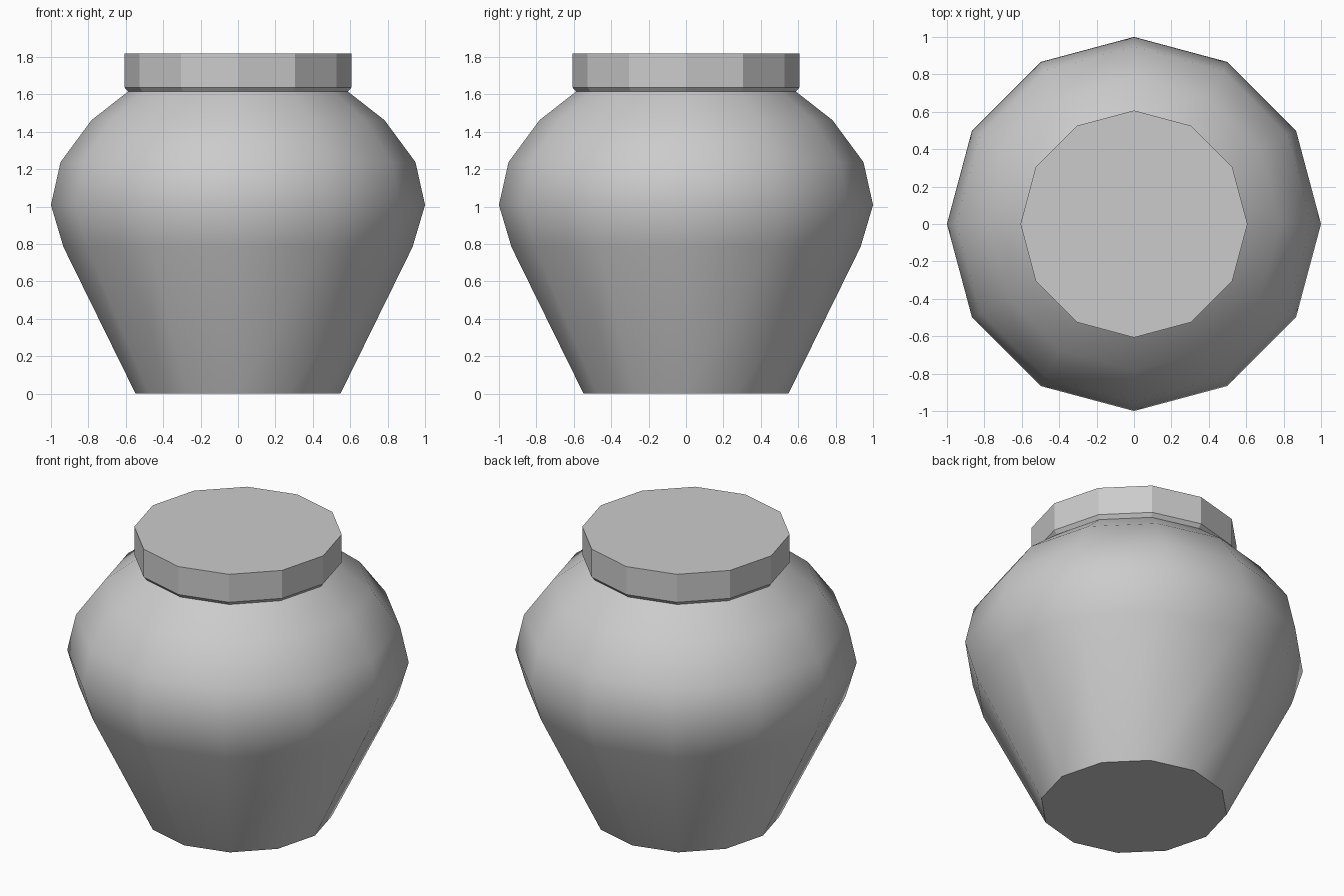
import bpy, bmesh
from math import cos, sin, pi

if "Cube" in bpy.data.objects:
    bpy.data.objects.remove(bpy.data.objects["Cube"])

SIDES = 12


def lathe(name, profile, smooth):
    """Spin (radius, height) points into a closed 12-sided solid."""
    bm = bmesh.new()
    rings = [[bm.verts.new((r * cos(2 * pi * i / SIDES), r * sin(2 * pi * i / SIDES), z))
              for i in range(SIDES)] for r, z in profile]
    for low, high in zip(rings, rings[1:]):
        for i in range(SIDES):
            j = (i + 1) % SIDES
            bm.faces.new((low[i], low[j], high[j], high[i])).smooth = smooth
    bm.faces.new(rings[0][::-1])
    bm.faces.new(rings[-1])
    # keep the rims of the end caps crisp
    for ring in (rings[0], rings[-1]):
        for i in range(SIDES):
            bm.edges.get((ring[i], ring[(i + 1) % SIDES])).smooth = False
    mesh = bpy.data.meshes.new(name)
    bm.to_mesh(mesh)
    bm.free()
    obj = bpy.data.objects.new(name, mesh)
    bpy.context.collection.objects.link(obj)
    return obj


# Smooth rounded jar body
lathe("jar_body", [(0.548, 0), (0.933, 0.783), (1.0, 1.008), (0.949, 1.237),
                   (0.783, 1.462), (0.588, 1.614)], True)

# Faceted lid with a narrow tapered lower lip
lathe("jar_lid", [(0.588, 1.614), (0.607, 1.637), (0.607, 1.817)], False)
